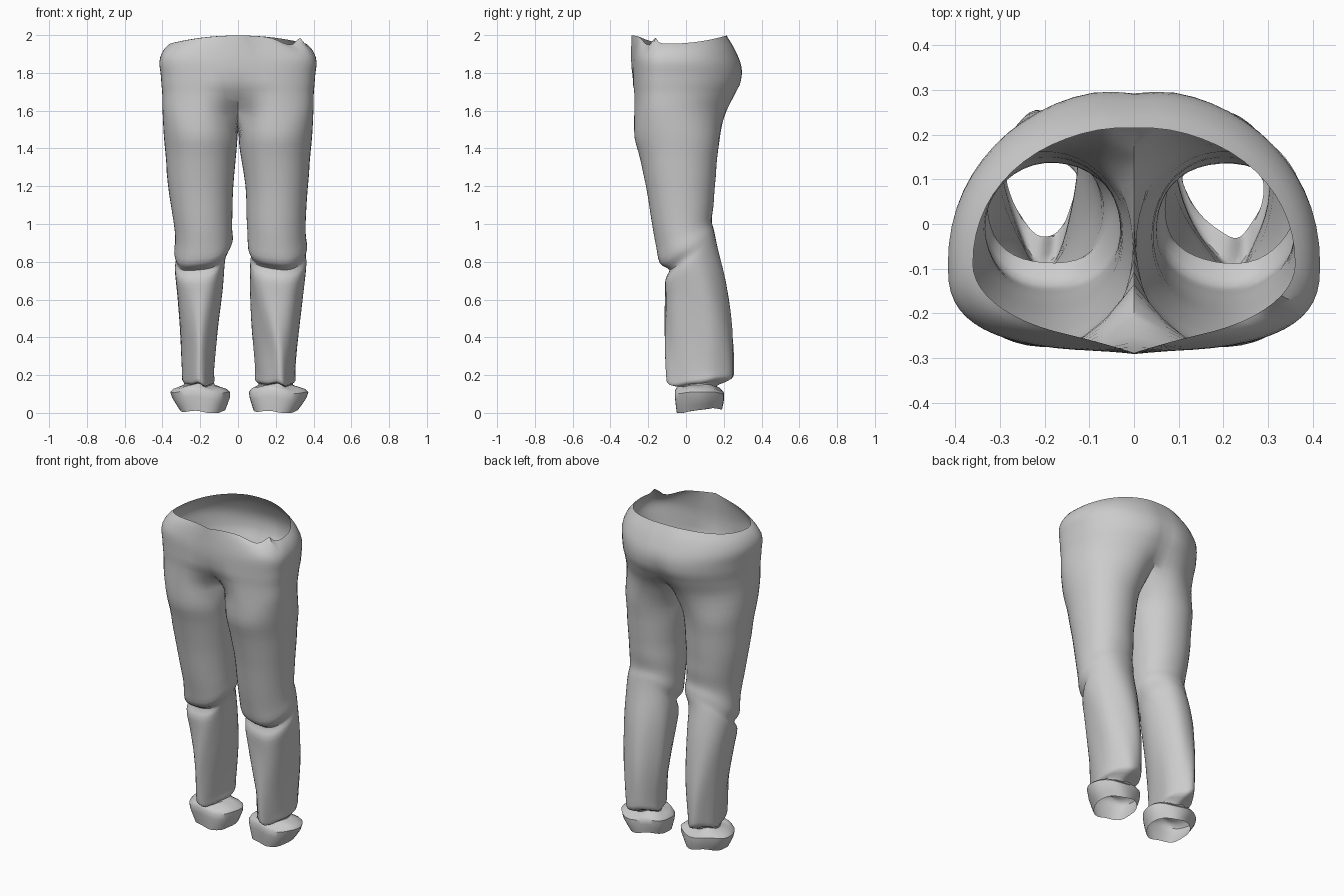
import bpy, bmesh, math
from math import sin, cos, pi, radians, exp

if "Cube" in bpy.data.objects:
    bpy.data.objects.remove(bpy.data.objects["Cube"])

M, K, SUB = 30, 9, 3      # outer arc steps, inner thigh points, rows between profile rows

# hip rows: z, half width, front y, back y, centre-front y, centre-back y
HIPS = [(1.98, .36, -.262, .215, -.288, .215),
        (1.93, .395, -.272, .255, -.290, .250),
        (1.86, .416, -.282, .290, -.290, .285),
        (1.79, .409, -.284, .302, -.282, .290),
        (1.71, .404, -.284, .288, -.250, .262),
        (1.64, .404, -.286, .258, -.190, .210),
        (1.59, .402, -.290, .234, -.135, .150)]

# leg rows: front z, back z, front y, back y, left inner/outer x, right inner/outer x
LEGS = [(1.46, 1.45, -.290, .187, .003, .398, .005, .398),
        (1.40, 1.38, -.260, .172, .008, .389, .010, .389),
        (1.20, 1.20, -.212, .153, .025, .370, .040, .370),
        (1.00, 1.10, -.180, .146, .030, .347, .045, .360),
        (.88, 1.02, -.158, .136, .030, .332, .050, .358),
        (.79, .97, -.138, .147, .028, .338, .052, .365),
        (.755, .93, -.088, .155, .045, .328, .068, .357),
        (.70, .87, -.110, .168, .070, .335, .063, .360),
        (.60, .70, -.110, .208, .080, .330, .060, .350),
        (.40, .45, -.110, .245, .100, .315, .065, .330),
        (.20, .25, -.103, .252, .122, .302, .080, .310),
        (.15, .19, -.090, .240, .120, .300, .080, .310),
        (.145, .15, -.030, .160, .118, .292, .100, .295),
        (.11, .11, -.058, .200, .042, .358, .055, .370),
        (.00, .03, -.050, .190, .070, .310, .080, .315)]


def smooth_rows(rows):
    """Catmull-Rom interpolation between profile rows."""
    out = []
    for i in range(len(rows) - 1):
        p = [rows[max(0, min(len(rows) - 1, i + k))] for k in (-1, 0, 1, 2)]
        for s in range(SUB):
            t = s / SUB
            out.append(tuple(.5 * (2 * b + (c - a) * t + (2 * a - 5 * b + 4 * c - d) * t * t
                                   + (3 * b - a - 3 * c + d) * t ** 3) for a, b, c, d in zip(*p)))
    return out + [rows[-1]]


def spow(v, n):
    return math.copysign(abs(v) ** (2 / n), v)


def hip_ring(row, side, rim):
    """Half ring from centre front, round the outside, to centre back."""
    z0, xo, yf, yb, cf, cb = row
    ring = []
    for i in range(M + 1):
        a = -pi / 2 + pi * i / M
        n = 2.8 - .8 * rim if a < 0 else 2.1
        x = max(0, xo * spow(cos(a), n)) if 0 < i < M else 0
        ym = -.09
        y = ym + spow(sin(a), n) * (ym - yf if a < 0 else yb - ym)
        w = max(0, 1 - x / .15) ** 2
        y += ((cf if a < 0 else cb) - y) * w
        # uneven waist edge, with a small peak at the right front
        z = z0 + rim * (.018 * sin(a) ** 2 - .025 * cos(a) ** 2)
        if side > 0:
            z += rim * (.03 * exp(-((a + .45) / .09) ** 2) - .025 * exp(-((a + .75) / .22) ** 2))
        ring.append((side * x, y, z))
    return ring


def leg_ring(row, side):
    """Closed ring: outer arc first, then the inner thigh points."""
    zf, zb, yf, yb = row[:4]
    xi, xo = row[4:6] if side < 0 else row[6:8]
    cx, hx, cy, hy = (xi + xo) / 2, (xo - xi) / 2, (yf + yb) / 2, (yb - yf) / 2
    half = radians(140)
    angs = [-half + 2 * half * i / M for i in range(M + 1)]
    angs += [half + (2 * pi - 2 * half) * k / (K + 1) for k in range(1, K + 1)]
    low = max(0, min(1, (1.0 - zf) / .4))
    # the calf narrows to a ridge down the front
    ridge = max(0, min(1, (.68 - zf) / .35)) * (.5 if zf > .14 else 0)
    ridge_x = .19 if side < 0 else .25
    # the left knee fold slants up towards the inside
    slant = .04 * max(0, 1 - abs(zf - .77) / .18) if side < 0 else 0
    ring = []
    for a in angs:
        s = sin(a)
        # soft cloth ripples around the lower leg
        r = 1 + .02 * low * sin(5 * a + 9 * zf + side)
        x = cx + hx * r * spow(cos(a), 2.1)
        x += (ridge_x - x) * ridge * max(0, .35 - s) / 1.35
        x += (cx - x) * ridge * .6 * max(0, s - .4)
        z = (zf + zb) / 2 + (zb - zf) / 2 * s + .012 * low * sin(3 * a + side) * s * s
        ring.append((side * x, cy + hy * r * spow(s, 2.1), max(0, z - slant * cos(a))))
    return ring


def build_trousers():
    bm = bmesh.new()

    def add(points):
        return [bm.verts.new(p) for p in points]

    def bridge(a, b, closed, side):
        n = len(a)
        for i in range(n if closed else n - 1):
            j = (i + 1) % n
            f = [a[i], b[i], b[j], a[j]]
            bm.faces.new(f if side > 0 else f[::-1])

    for side in (-1, 1):
        # seat and waist
        hips = smooth_rows(HIPS)
        rings = [add(hip_ring(r, side, max(0, 1 - i / 5))) for i, r in enumerate(hips)]
        for a, b in zip(rings, rings[1:]):
            bridge(a, b, False, side)
        # crotch saddle closes the half ring into a leg opening
        f, b = rings[-1][0].co, rings[-1][-1].co
        saddle = []
        for k in range(1, K + 1):
            t = k / (K + 1)
            p = b.lerp(f, t)
            saddle.append((0, p.y, p.z - .09 * sin(pi * t)))
        prev = rings[-1] + add(saddle)
        # leg, knee fold, ankle tuck and cuff
        for row in smooth_rows(LEGS):
            ring = add(leg_ring(row, side))
            bridge(prev, ring, True, side)
            prev = ring
    # weld both halves along the centre seam
    seam = [v for v in bm.verts if abs(v.co.x) < 1e-6]
    bmesh.ops.remove_doubles(bm, verts=seam, dist=1e-4)
    # relax the cloth where seat and thighs meet
    for _ in range(7):
        thigh = [v for v in bm.verts if 1.3 < v.co.z < 1.72 and abs(v.co.x) > .03]
        bmesh.ops.smooth_vert(bm, verts=thigh, factor=.5, use_axis_x=True, use_axis_y=True,
                              use_axis_z=True)
    bmesh.ops.recalc_face_normals(bm, faces=bm.faces)
    mesh = bpy.data.meshes.new("trousers")
    bm.to_mesh(mesh)
    bm.free()
    obj = bpy.data.objects.new("trousers", mesh)
    bpy.context.collection.objects.link(obj)
    return obj


trousers = build_trousers()
bpy.context.view_layer.objects.active = trousers
trousers.select_set(True)
bpy.ops.object.shade_smooth_by_angle(angle=radians(40))
